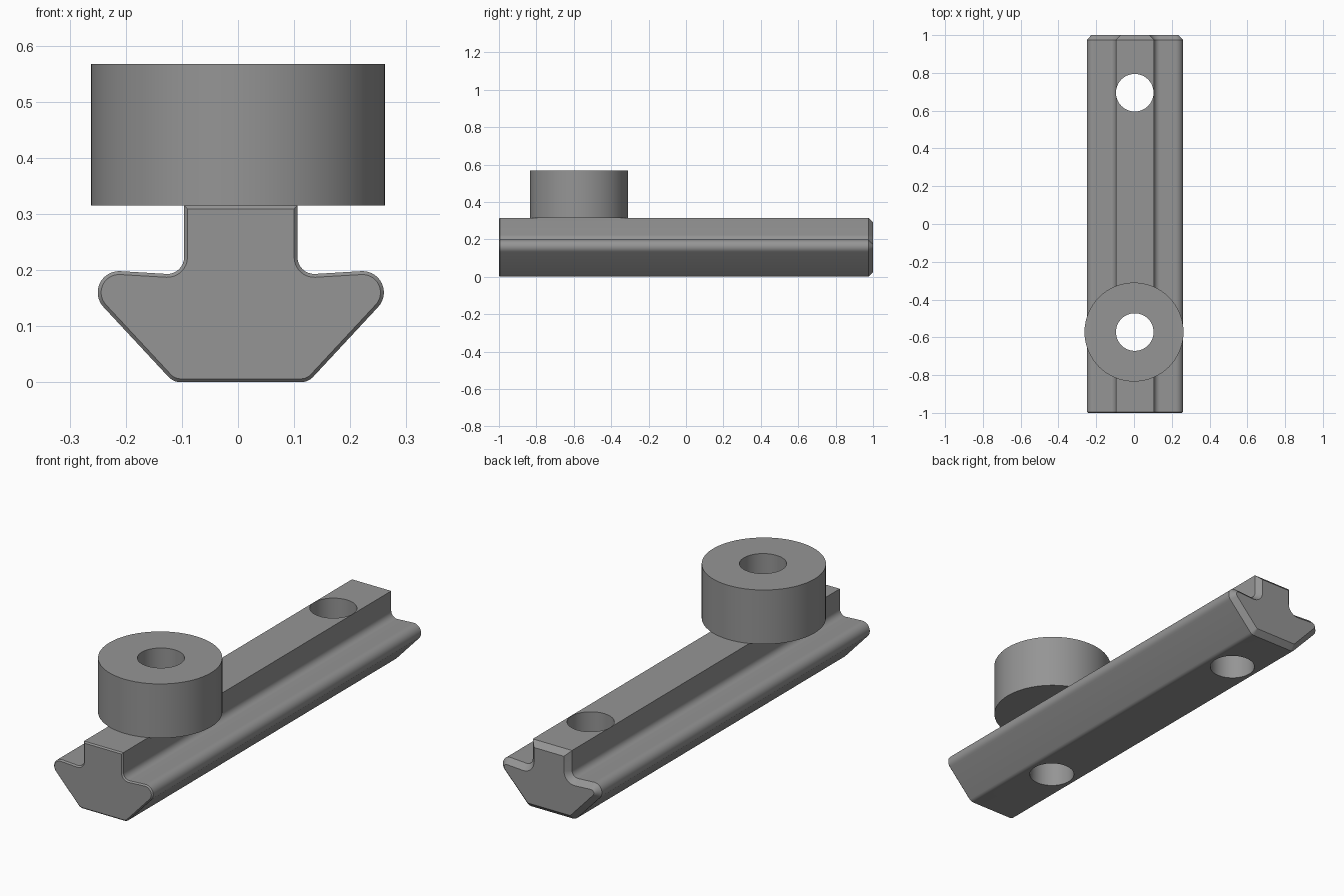
import bpy, bmesh, math
from mathutils import Vector

if "Cube" in bpy.data.objects:
    bpy.data.objects.remove(bpy.data.objects["Cube"])

CX = 0.005                      # rail centre line
HOLE_X, HOLE_R = 0.004, 0.0995
COLLAR_Y, HOLE_Y = -0.572, 0.695

grey = bpy.data.materials.new("steel grey")
grey.diffuse_color = (0.3, 0.3, 0.3, 1)
grey.use_nodes = True
grey.node_tree.nodes["Principled BSDF"].inputs["Base Color"].default_value = grey.diffuse_color


def arc(cx, cz, r, a0, a1, n):
    return [(cx + r * math.cos(math.radians(a0 + (a1 - a0) * i / n)),
             cz + r * math.sin(math.radians(a0 + (a1 - a0) * i / n))) for i in range(n + 1)]


def inset(points, d):
    """Mitred inward offset of a counter-clockwise outline."""
    out = []
    for i, p in enumerate(points):
        p = Vector(p)
        e0 = (p - Vector(points[i - 1])).normalized()
        e1 = (Vector(points[(i + 1) % len(points)]) - p).normalized()
        n0, n1 = Vector((-e0.y, e0.x)), Vector((-e1.y, e1.x))
        out.append(p + (n0 + n1) * d / (1 + n0.dot(n1)))
    return out


def add_object(name, bm):
    bmesh.ops.recalc_face_normals(bm, faces=bm.faces[:])
    mesh = bpy.data.meshes.new(name)
    bm.to_mesh(mesh)
    bm.free()
    mesh.materials.append(grey)
    ob = bpy.data.objects.new(name, mesh)
    bpy.context.collection.objects.link(ob)
    return ob


def smooth(ob):
    bpy.ops.object.select_all(action='DESELECT')
    ob.select_set(True)
    bpy.context.view_layer.objects.active = ob
    bpy.ops.object.shade_smooth_by_angle(angle=math.radians(30))


def loft(bm, rings, closed=False):
    loops = [[bm.verts.new(p) for p in ring] for ring in rings]
    pairs = list(zip(loops, loops[1:])) + ([(loops[-1], loops[0])] if closed else [])
    for a, b in pairs:
        for i in range(len(a)):
            j = (i + 1) % len(a)
            bm.faces.new((a[i], a[j], b[j], b[i]))
    if not closed:
        bm.faces.new(loops[0])
        bm.faces.new(loops[-1])


# T-slot rail: half outline with rounded foot, nose and root fillet, mirrored
half = arc(0.107, 0.030, 0.030, -90, -45, 5)
half += arc(0.217, 0.160, 0.038, -45, 93, 14)
half += arc(0.131, 0.223, 0.030, 273, 180, 8)
half += [(0.101, 0.315)]
outline = half + [(-x, z) for x, z in reversed(half)]

# Fine chamfer at the front end, wide chamfer at the back end
sections = [(-1.0, 0.006), (-0.994, 0), (0.975, 0), (1.0, 0.024)]
bm = bmesh.new()
loft(bm, [[(CX + x, y, z) for x, z in (inset(outline, d) if d else outline)]
          for y, d in sections])
rail = add_object("slot_rail", bm)

# Vertical through holes
for y in (COLLAR_Y, HOLE_Y):
    bm = bmesh.new()
    bmesh.ops.create_cone(bm, cap_ends=True, segments=64, radius1=HOLE_R, radius2=HOLE_R, depth=1)
    bmesh.ops.translate(bm, verts=bm.verts[:], vec=(HOLE_X, y, 0.2))
    cutter = add_object("hole_cutter", bm)
    cutter.hide_render = True
    mod = rail.modifiers.new("hole", 'BOOLEAN')
    mod.operation, mod.solver, mod.object = 'DIFFERENCE', 'EXACT', cutter
    bpy.context.view_layer.objects.active = rail
    bpy.ops.object.modifier_apply(modifier=mod.name)
    bpy.data.objects.remove(cutter)
smooth(rail)


# Round collar with a bore
def circle(cx, r, z):
    return [(cx + r * math.cos(math.tau * i / 64), COLLAR_Y + r * math.sin(math.tau * i / 64), z)
            for i in range(64)]


bm = bmesh.new()
loft(bm, [circle(0, 0.262, 0.315), circle(0, 0.262, 0.567),
          circle(HOLE_X, HOLE_R, 0.567), circle(HOLE_X, HOLE_R, 0.315)], closed=True)
smooth(add_object("collar", bm))
